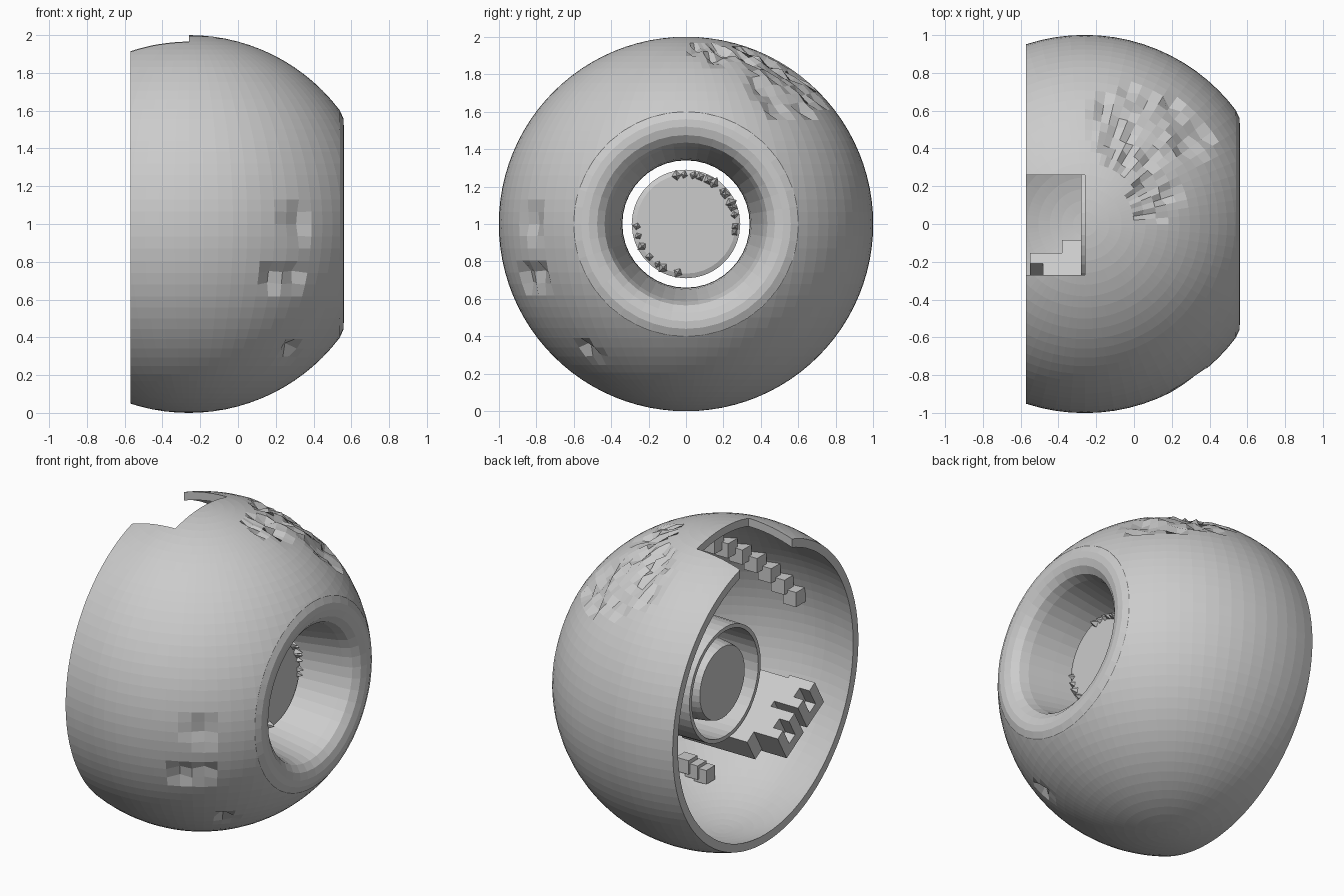
import bpy, bmesh, math, random
from mathutils import Vector, Matrix

if "Cube" in bpy.data.objects:
    bpy.data.objects.remove(bpy.data.objects["Cube"])

random.seed(4)
C = Vector((-0.26, 0, 1))        # centre of the sphere


def make(name, bm):
    bmesh.ops.recalc_face_normals(bm, faces=bm.faces)
    me = bpy.data.meshes.new(name)
    bm.to_mesh(me)
    bm.free()
    ob = bpy.data.objects.new(name, me)
    bpy.context.collection.objects.link(ob)
    return ob


def box(name, lo, hi, mat=None):
    bm = bmesh.new()
    bmesh.ops.create_cube(bm, size=1)
    lo, hi = Vector(lo), Vector(hi)
    for v in bm.verts:
        v.co = Vector([(lo[i] + hi[i]) / 2 + v.co[i] * (hi[i] - lo[i]) for i in range(3)])
    if mat:
        bm.transform(mat)
    return make(name, bm)


def sphere(name, r, dents=()):
    bm = bmesh.new()
    bmesh.ops.create_uvsphere(bm, u_segments=80, v_segments=48, radius=r)
    for v in bm.verts:
        v.co += C
        for p, size in dents:
            if (v.co - Vector(p)).length < size:
                v.co -= (v.co - C).normalized() * random.uniform(0.0, 0.044)
                break
    return make(name, bm)


def lathe(name, profile, n=40, closed=True):
    """Spin (x, radius) points about the x axis through z = 1."""
    bm = bmesh.new()
    rings = [[bm.verts.new((x, r * math.cos(2 * math.pi * k / n), 1 + r * math.sin(2 * math.pi * k / n)))
              for k in range(n)] for x, r in profile]
    m = len(rings)
    for i in range(m if closed else m - 1):
        a, b = rings[i], rings[(i + 1) % m]
        for k in range(n):
            bm.faces.new((a[k], a[(k + 1) % n], b[(k + 1) % n], b[k]))
    if not closed:
        bm.faces.new(rings[0])
        bm.faces.new(rings[-1])
    return make(name, bm)


def cut(ob, *cutters):
    for c in cutters:
        mod = ob.modifiers.new("cut", 'BOOLEAN')
        mod.operation, mod.solver, mod.object = 'DIFFERENCE', 'EXACT', c
    dg = bpy.context.evaluated_depsgraph_get()
    me = bpy.data.meshes.new_from_object(ob.evaluated_get(dg))
    ob.modifiers.clear()
    ob.data = me
    for c in cutters:
        bpy.data.objects.remove(c)


# Spherical shell with worn patches and small pits
dents = [((0.02, 0.52, 1.8), 0.26), ((0.22, 0.5, 1.7), 0.2), ((0.12, 0.14, 1.9), 0.12),
         ((0.29, -0.83, 1.0), 0.1), ((0.24, -0.81, 0.71), 0.09), ((0.26, -0.5, 0.31), 0.06)]
shell = sphere("shell", 1.0, dents)
cut(shell,
    sphere("inner_cutter", 0.95),
    box("back_cutter", (-2, -2, -1), (-0.57, 2, 3)),
    box("face_cutter", (0.54, -2, -1), (2, 2, 3)),
    lathe("hole_cutter", [(0.2, 0.56), (1.0, 0.56)], 80, False),
    box("notch_cutter", (-1, -0.27, 1.6), (-0.26, 0.26, 2.3)))

# Softly rounded socket rim leading into an open tube
lathe("socket_tube", [(0.54, 0.598), (0.558, 0.56), (0.56, 0.52), (0.548, 0.475), (0.515, 0.435),
                      (0.46, 0.415), (0.3, 0.385), (0.1, 0.35), (0.02, 0.342), (-0.28, 0.34),
                      (-0.28, 0.365), (0.0, 0.37), (0.2, 0.4), (0.36, 0.43), (0.45, 0.46),
                      (0.49, 0.53), (0.51, 0.598)], 40)

# Free-standing core inside the tube, with a chipped front edge
lathe("core", [(-0.26, 0.23), (-0.22, 0.24), (0.16, 0.288), (0.24, 0.29), (0.25, 0.265)], 36, False)
chips = bmesh.new()
for k in range(20):
    a = math.radians(-10 + k * 9 if k < 13 else 180 + (k - 13) * 13) + random.uniform(-.06, .06)
    s = random.uniform(0.035, 0.065)
    m = (Matrix.Translation((0.262, 0.262 * math.cos(a), 1 + 0.262 * math.sin(a)))
         @ Matrix.Rotation(random.random() * 3, 4, 'X'))
    bmesh.ops.create_cone(chips, cap_ends=True, segments=4, radius1=s * 0.6, radius2=0.004, depth=s,
                          matrix=m @ Matrix.Rotation(math.pi / 2, 4, 'Y'))
make("core_chips", chips)

# Bracket lying against the lower front side of the tube, with two slotted jaws
turn = Matrix.Translation((0, 0, 1)) @ Matrix.Rotation(math.radians(-30), 4, 'X')
box("bracket", (-0.38, -0.38, -0.54), (0.14, 0.12, -0.375), turn)
for i, (y0, y1) in enumerate(((-0.40, -0.2), (-0.16, 0.04))):
    jaw = box(f"bracket_jaw_{i}", (-0.55, y0, -0.56), (-0.37, y1, -0.375), turn)
    mid = (y0 + y1) / 2
    cut(jaw, box("jaw_cutter", (-0.7, mid - 0.035, -0.5), (-0.48, mid + 0.035, -0.2), turn))


# Stepped blocks on the inside wall
def steps(name, start, end, count, size):
    for i in range(count):
        p = Vector(start).lerp(Vector(end), i / (count - 1))
        p = C + (p - C).normalized() * 0.905
        h = Vector((size, size, size)) / 2
        box(f"{name}_{i}", p - h, p + h)


steps("upper_step", (0.19, -0.54, 1.61), (-0.16, -0.89, 1.21), 7, 0.095)
steps("lower_step", (0.17, -0.26, 0.28), (0.08, -0.3, 0.2), 3, 0.09)
